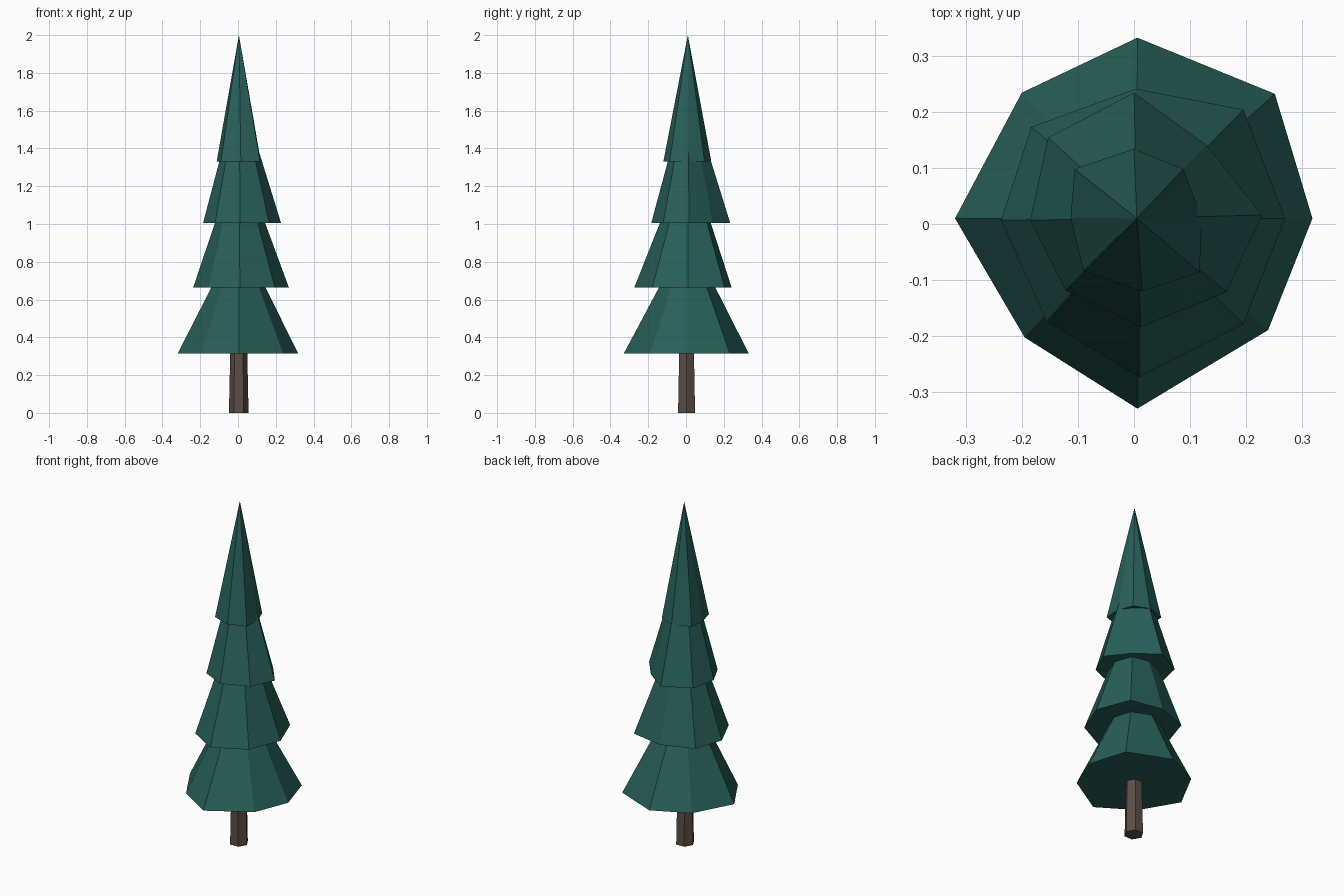
import bpy, math

if "Cube" in bpy.data.objects:
    bpy.data.objects.remove(bpy.data.objects["Cube"])

def material(name, rgb):
    m = bpy.data.materials.new(name)
    m.diffuse_color = (*rgb, 1)
    m.use_nodes = True
    m.node_tree.nodes["Principled BSDF"].inputs["Base Color"].default_value = m.diffuse_color
    return m

GREEN = material("pine green", (0.021, 0.115, 0.095))
BROWN = material("bark brown", (0.105, 0.075, 0.058))
AXIS = (0.005, 0.01)   # trunk line of the slightly irregular tree

def loft(name, ring, z0, z1, scale, mat, centre=AXIS):
    """Capped solid from a ring at z0 to the ring scaled at z1 (scale 0 = point)."""
    n = len(ring)
    verts = [(x, y, z0) for x, y in ring]
    faces = [tuple(reversed(range(n)))]
    if scale == 0:
        verts.append((*centre, z1))
        faces += [(i, (i + 1) % n, n) for i in range(n)]
    else:
        cx, cy = centre
        verts += [(cx + (x - cx) * scale, cy + (y - cy) * scale, z1) for x, y in ring]
        faces += [(i, (i + 1) % n, n + (i + 1) % n, n + i) for i in range(n)]
        faces.append(tuple(range(n, 2 * n)))
    mesh = bpy.data.meshes.new(name)
    mesh.from_pydata(verts, [], faces)
    mesh.materials.append(mat)
    obj = bpy.data.objects.new(name, mesh)
    bpy.context.collection.objects.link(obj)

# hexagonal tapered trunk
trunk = [(0.004 + 0.052 * math.cos(i * math.pi / 3),
          0.003 + 0.052 * math.sin(i * math.pi / 3)) for i in range(6)]
loft("trunk", trunk, 0, 0.36, 0.85, BROWN, (0.004, 0.003))

# irregular eight-sided foliage tiers, counter-clockwise from +x
tiers = [
    ("bottom_foliage", 0.315, 0.69, 0.41,
     [(.318, .01), (.251, .232), (.006, .332), (-.2, .234),
      (-.319, .01), (-.195, -.202), (.006, -.329), (.239, -.189)]),
    ("lower_middle_foliage", 0.665, 1.03, 0.49,
     [(.269, .01), (.195, .204), (.003, .241), (-.183, .173),
      (-.237, .007), (-.156, -.173), (.01, -.273), (.195, -.178)]),
    ("upper_middle_foliage", 1.005, 1.38, 0.48,
     [(.228, .016), (.129, .141), (0, .234), (-.153, .154),
      (-.185, .007), (-.122, -.118), (.012, -.184), (.165, -.121)]),
    ("top_foliage", 1.33, 2.0, 0,
     [(.121, .011), (.088, .098), (0, .134), (-.106, .098),
      (-.113, .011), (-.09, -.084), (.015, -.12), (.117, -.086)]),
]
for name, z0, z1, scale, ring in tiers:
    loft(name, ring, z0, z1, scale, GREEN)
